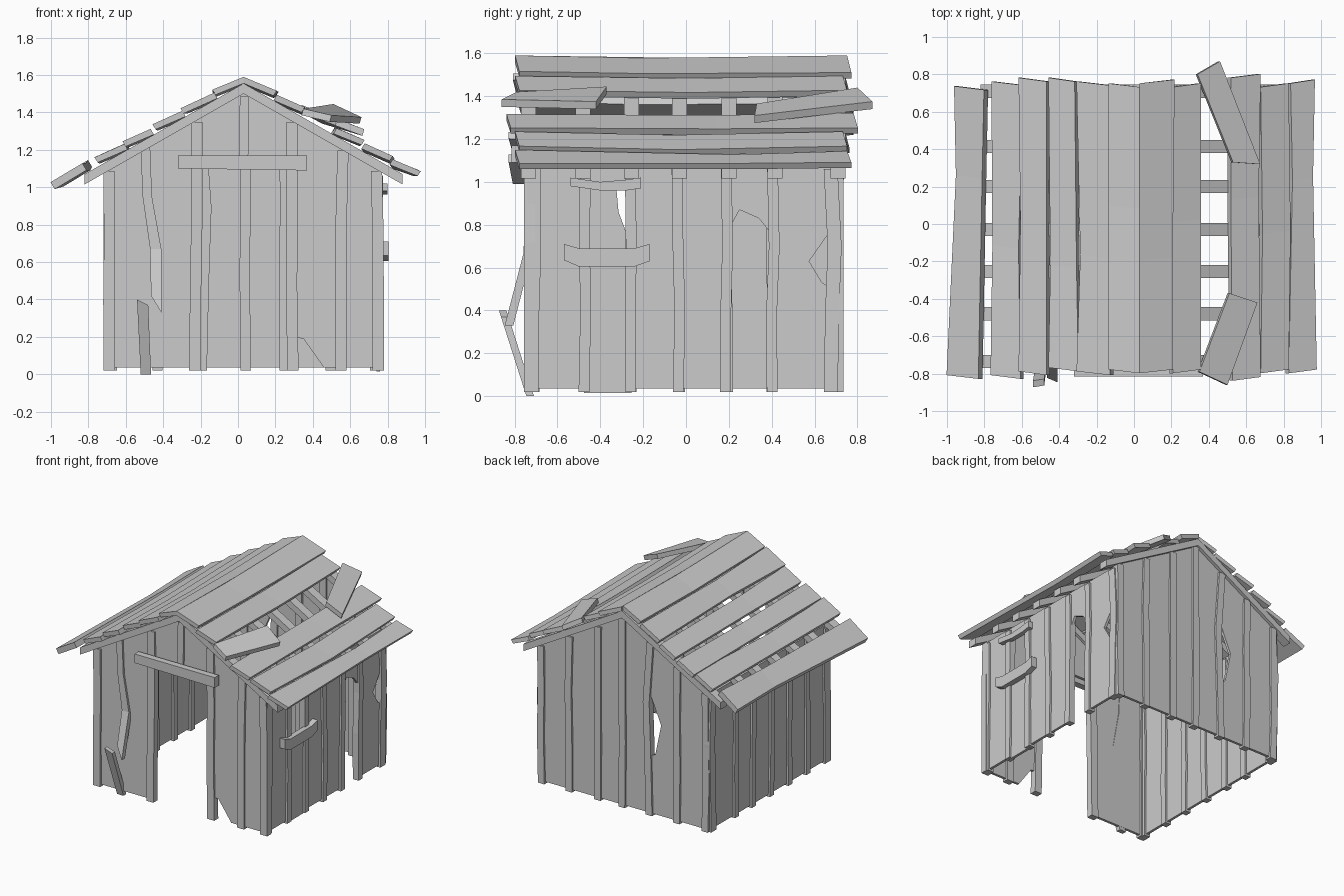
import bpy, bmesh, math, random

if "Cube" in bpy.data.objects:
    bpy.data.objects.remove(bpy.data.objects["Cube"])
random.seed(4)
RX, SL = 0.03, 0.57                      # ridge position and roof slope
CO = math.cos(math.atan(SL)); SI = math.sin(math.atan(SL))


def make(name, verts, faces):
    bm = bmesh.new()
    vs = [bm.verts.new(v) for v in verts]
    for f in faces:
        bm.faces.new([vs[i] for i in f])
    bmesh.ops.recalc_face_normals(bm, faces=bm.faces)
    me = bpy.data.meshes.new(name)
    bm.to_mesh(me)
    bm.free()
    ob = bpy.data.objects.new(name, me)
    bpy.context.collection.objects.link(ob)
    return ob


def prism(name, pts, f, d0, d1):
    """Extruded outline placed by the mapping f(u, v, depth)."""
    n = len(pts)
    v = [f(a, b, d0) for a, b in pts] + [f(a, b, d1) for a, b in pts]
    q = [(i, (i + 1) % n, n + (i + 1) % n, n + i) for i in range(n)]
    make(name, v, [tuple(range(n)), tuple(range(n, 2 * n))] + q)


def strip(name, rows, f, d0, d1):
    """Board made of cross-sections; each row holds its two edge points."""
    v = [f(*p, d) for a, b in rows for p, d in ((a, d0), (b, d0), (b, d1), (a, d1))]
    m = len(rows)
    q = [(4*i + k, 4*i + (k + 1) % 4, 4*i + 4 + (k + 1) % 4, 4*i + 4 + k)
         for i in range(m - 1) for k in range(4)]
    make(name, v, [(0, 1, 2, 3), tuple(range(4*m - 4, 4*m))] + q)


def front(u, v, d): return (u, -0.73 - d, v)
def back(u, v, d): return (u, 0.71 + d, v)
def left(u, v, d): return (-0.695 - d, u, v)
def right(u, v, d): return (0.75 + d, u, v)
def gable(x): return 1.505 - SL * abs(x - RX)


def batten(name, u, f, top, w=0.05, z0=0.02, bend=0.0, d=0.025):
    j = lambda: random.uniform(-0.007, 0.007)
    rows = []
    for t, b in ((0, 0), (0.35, bend * 0.4), (0.65, bend), (1, 0)):
        z, c = z0 + (top - z0) * t, u + b + j()
        rows.append(((c - w / 2, z), (c + w / 2, z)))
    strip(name, rows, f, -d, d)


def panel(name, a, b, f, top, z0=0.035, cut_a=(), cut_b=()):
    """Wall sheet between two battens, with optional broken edge points."""
    mid = [(RX, top(RX))] if a < RX < b else []
    pts = [(a, z0), *cut_a, (a, top(a))] + mid + [(b, top(b)), *cut_b, (b, z0)]
    prism(name, pts, f, -0.01, 0.01)


# front wall: sheets either side of the doorway and gable above
panel("front_wall_left", -0.7, -0.21, front, gable)
panel("front_wall_over_door", -0.21, 0.29, front, gable, 1.12)
prism("front_wall_right", [(0.29, 0.2), (0.35, 0.19), (0.46, 0.035), (0.76, 0.035),
      (0.76, gable(0.76)), (0.29, gable(0.29))], front, -0.01, 0.01)
for x in (-0.685, -0.225, 0.29, 0.555, 0.745):
    batten("front_batten", x, front, gable(x) - 0.01, 0.06)
batten("front_gable_batten", RX, front, gable(RX) - 0.02, z0=1.1)
strip("door_lintel", [((-0.32, 1.1), (-0.32, 1.17)), ((0.37, 1.09), (0.37, 1.17))],
      front, 0.035, 0.085)

# snapped front batten: hanging upper piece and leaning lower piece
def snapped(u, v, d): return (u, -0.735 - d - 0.26 * max(0, 0.68 - v), v)
def leaning(u, v, d): return (u, -0.725 - d - 0.32 * v, v)
strip("snapped_batten_upper", [((-0.52, 1.2), (-0.47, 1.22)), ((-0.51, 0.95), (-0.46, 0.95)),
      ((-0.47, 0.67), (-0.41, 0.67)), ((-0.465, 0.42), (-0.41, 0.33))], snapped, -0.02, 0.02)
strip("snapped_batten_lower", [((-0.52, 0), (-0.465, 0)), ((-0.54, 0.4), (-0.48, 0.37))],
      leaning, -0.015, 0.02)

# back wall with a diamond-shaped gap beside a bowed batten
BX = (-0.68, -0.43, -0.2, 0.035, 0.25, 0.5, 0.74)
for i in range(6):
    cut = [(-0.2, 0.95), (-0.29, 0.74), (-0.24, 0.5), (-0.2, 0.48)] if i == 1 else ()
    panel("back_wall_sheet", BX[i], BX[i + 1], back, gable, cut_b=cut)
for i, x in enumerate(BX):
    batten("back_batten", x, back, gable(x) - 0.01, 0.055, bend=0.03 if i == 2 else 0)

# side walls: left is whole but for one split, right has window and broken sheet
SY = (-0.715, -0.475, -0.255, -0.035, 0.19, 0.405, 0.68)
for i in range(6):
    a, b = SY[i], SY[i + 1]
    cut = [(b, 0.97), (b - 0.07, 0.97), (b - 0.06, 0.86), (b, 0.7)] if i == 1 else ()
    panel("left_wall_sheet", a, b, left, lambda y: 1.09, cut_b=cut)
    if i == 1:
        panel("sheet_under_window", a, b, right, lambda y: 0.66, 0.015)
        panel("sheet_over_window", a, b, right, lambda y: 1.08, 0.99)
    elif i == 4:
        prism("broken_right_sheet", [(a, 0.76), (0.25, 0.87), (0.34, 0.83), (b, 0.75),
              (b, 1.08), (a, 1.08)], right, -0.01, 0.01)
    else:
        cut = [(b, 0.78), (0.575, 0.63), (0.635, 0.53), (b, 0.5)] if i == 5 else ()
        panel("right_wall_sheet", a, b, right, lambda y: 1.08, cut_b=cut)
for f, label, top in ((left, "left_batten", 1.07), (right, "right_batten", 1.06)):
    for i, y in enumerate(SY):
        batten(label, y, f, top, 0.065 if i in (0, 6) else 0.05,
               bend=0.02 if i == 6 else 0)
    panel(label + "_corner_sheet", 0.67, 0.735, f, lambda y: 1.07)
    panel(label + "_front_corner_sheet", -0.745, -0.7, f, lambda y: 1.07)

# window trim
strip("window_sill", [((-0.57, 0.635), (-0.57, 0.71)), ((-0.5, 0.605), (-0.5, 0.69)),
      ((-0.24, 0.605), (-0.24, 0.69)), ((-0.17, 0.63), (-0.17, 0.71))], right, 0.012, 0.055)
strip("window_head", [((-0.54, 0.98), (-0.54, 1.02)), ((-0.4, 0.96), (-0.4, 1.0)),
      ((-0.28, 0.96), (-0.28, 1.01)), ((-0.21, 0.97), (-0.21, 1.02))], right, 0.012, 0.05)

# rafters along both slopes
for y in (-0.735, -0.48, -0.255, -0.03, 0.2, 0.415, 0.71):
    for s in (-1, 1):
        pts = [(RX, 1.5), (RX, 1.555), (RX + s * 0.85, 1.07), (RX + s * 0.85, 1.015)]
        prism("rafter", pts, lambda u, v, d: (u, y + d, v), -0.035, 0.035)


def roof_board(name, inner, outer, y0, y1, lift0=0.0, lift1=0.022, t=0.035):
    """Roof board; inner and outer edges are x values at front, middle and back."""
    s = 1 if outer[1] > inner[1] else -1
    ys = (y0, random.uniform(-0.25, 0.25), y1)
    verts = []
    for k in range(3):
        sag = -0.012 if k == 1 else 0
        for x, lf, n in ((inner[k], lift0, 0), (outer[k], lift1, 0),
                         (outer[k], lift1, t), (inner[k], lift0, t)):
            h = lf + n + sag
            yy = ys[k] + (0.012 if x == outer[k] else -0.008)
            off = 0 if abs(x - RX) < 0.02 else s * SI * n
            verts.append((x + off, yy, 1.555 - SL * abs(x - RX) + (h if off == 0 else h * CO)))
    q = [(4*i + k, 4*i + (k + 1) % 4, 4*i + 4 + (k + 1) % 4, 4*i + 4 + k)
         for i in range(2) for k in range(4)]
    make(name, verts, [(0, 1, 2, 3), (8, 9, 10, 11)] + q)


# roof boards, left slope then right slope, ridge to eave
R = "roof_board_left"
roof_board(R, (RX, RX, RX), (-0.12, -0.12, -0.12), -0.79, 0.74, 0, 0.025)
roof_board(R, (-0.11, -0.12, -0.12), (-0.29, -0.27, -0.29), -0.8, 0.75)
roof_board(R, (-0.28, -0.29, -0.3), (-0.44, -0.43, -0.44), -0.78, 0.77)
roof_board(R, (-0.45, -0.45, -0.45), (-0.6, -0.59, -0.6), -0.8, 0.77)
roof_board(R, (-0.59, -0.6, -0.58), (-0.75, -0.74, -0.745), -0.82, 0.75)
roof_board("left_eave_board", (-0.81, -0.79, -0.78), (-0.98, -0.93, -0.94), -0.82, 0.725, 0.015, 0.01, 0.045)
R = "roof_board_right"
roof_board(R, (RX, RX, RX), (0.19, 0.19, 0.2), -0.79, 0.76, 0, 0.025)
roof_board(R, (0.19, 0.19, 0.19), (0.34, 0.34, 0.34), -0.79, 0.74)
roof_board(R, (0.51, 0.5, 0.5), (0.66, 0.65, 0.66), -0.83, 0.79, 0.005, 0.03)
roof_board(R, (0.66, 0.67, 0.66), (0.81, 0.82, 0.81), -0.79, 0.74, 0.01, 0.03)
roof_board("right_eave_board", (0.81, 0.83, 0.82), (0.96, 0.94, 0.95), -0.79, 0.76, 0.01, 0.035)


def loose_board(name, c):
    v = c + [(x - 0.01, y, z - 0.035) for x, y, z in c]
    make(name, v, [(0, 1, 2, 3), (4, 5, 6, 7)] +
         [(i, (i + 1) % 4, 4 + (i + 1) % 4, 4 + i) for i in range(4)])


# loose boards lying across the roof gap
loose_board("loose_board_back", [(0.34, 0.8, 1.44), (0.46, 0.87, 1.375),
                                 (0.675, 0.32, 1.31), (0.53, 0.33, 1.365)])
loose_board("loose_board_front", [(0.35, -0.79, 1.42), (0.5, -0.86, 1.385),
                                  (0.66, -0.42, 1.375), (0.51, -0.37, 1.445)])
